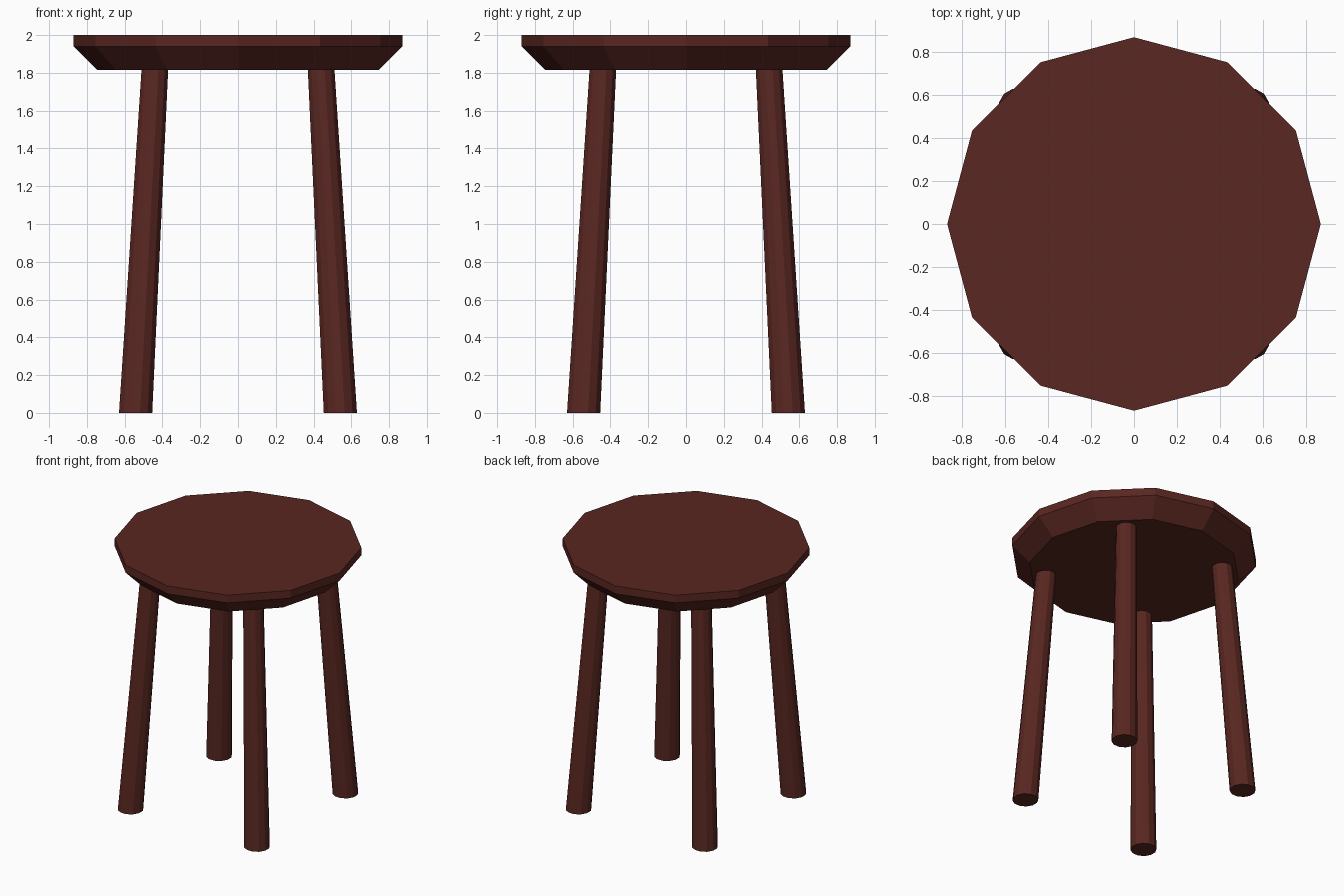
import bpy, bmesh, math
from mathutils import Vector

if "Cube" in bpy.data.objects:
    bpy.data.objects.remove(bpy.data.objects["Cube"])

wood = bpy.data.materials.new("dark_red_wood")
wood.diffuse_color = (0.10, 0.02, 0.015, 1)
wood.use_nodes = True
wood.node_tree.nodes["Principled BSDF"].inputs["Base Color"].default_value = wood.diffuse_color


def loft(name, rings, sides, phase=0.0):
    """Flat-shaded solid through horizontal rings of (centre, radius)."""
    bm = bmesh.new()
    loops = []
    for centre, radius in rings:
        angles = [phase + math.tau * i / sides for i in range(sides)]
        loops.append([bm.verts.new(Vector(centre) + radius * Vector((math.cos(a), math.sin(a), 0)))
                      for a in angles])
    for low, high in zip(loops, loops[1:]):
        for i in range(sides):
            j = (i + 1) % sides
            bm.faces.new((low[i], low[j], high[j], high[i]))
    bm.faces.new(loops[0][::-1])
    bm.faces.new(loops[-1])
    mesh = bpy.data.meshes.new(name)
    bm.to_mesh(mesh)
    bm.free()
    mesh.materials.append(wood)
    obj = bpy.data.objects.new(name, mesh)
    bpy.context.collection.objects.link(obj)
    return obj


# Twelve-sided seat with a bevelled underside
loft("seat", [((0, 0, 1.815), 0.745), ((0, 0, 1.94), 0.87), ((0, 0, 2.0), 0.87)], 12)

# Four splayed, tapered legs
for side, sx in (("left", -1), ("right", 1)):
    for end, sy in (("front", -1), ("back", 1)):
        loft(f"{end}_{side}_leg",
             [((0.542 * sx, 0.542 * sy, 0), 0.091),
              ((0.44 * sx, 0.44 * sy, 1.82), 0.073)], 12, math.atan2(sy, sx))
